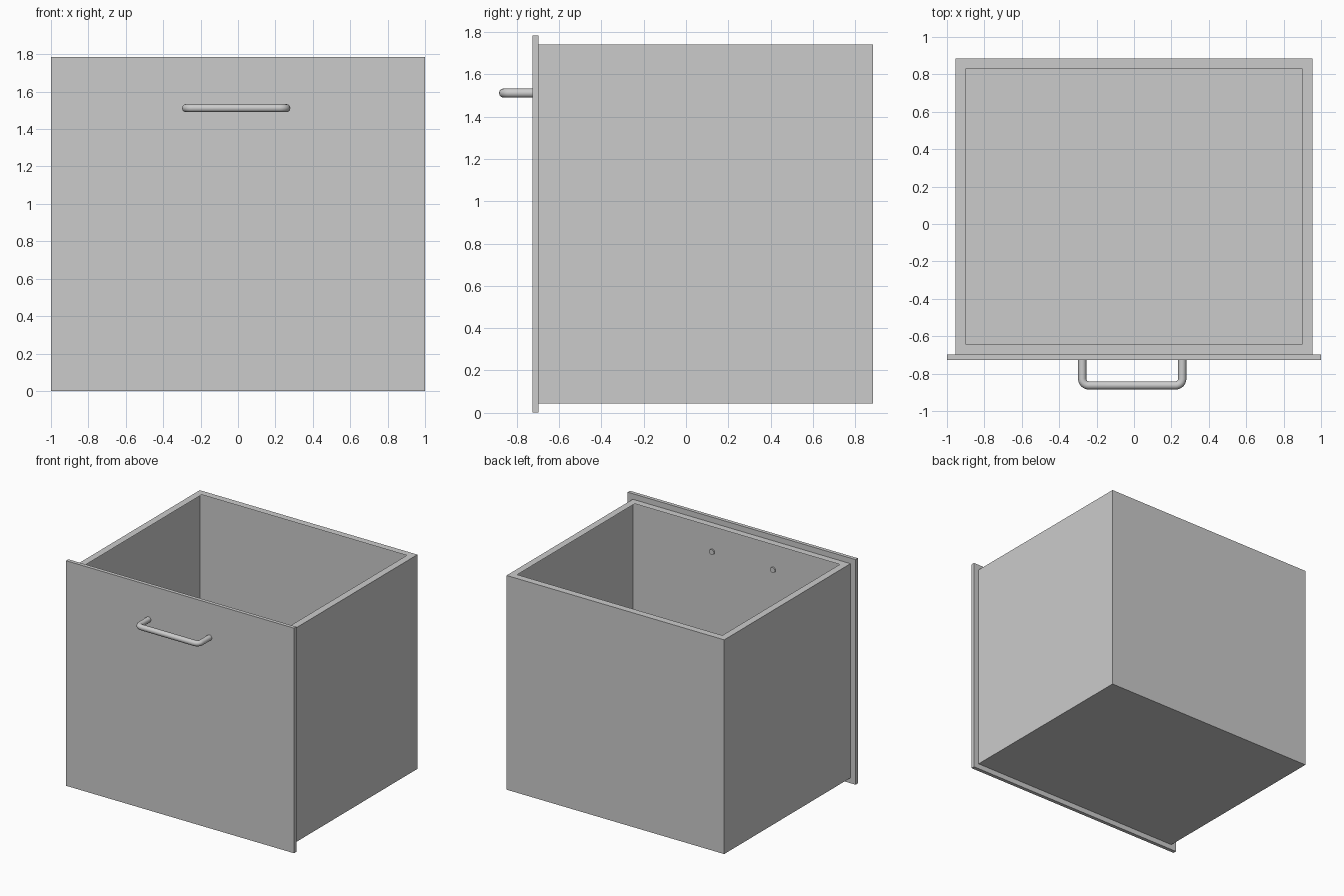
import bpy, bmesh, math
from mathutils import Vector, Matrix

if "Cube" in bpy.data.objects:
    bpy.data.objects.remove(bpy.data.objects["Cube"])


def new_object(name, bm):
    mesh = bpy.data.meshes.new(name)
    bm.to_mesh(mesh)
    bm.free()
    ob = bpy.data.objects.new(name, mesh)
    bpy.context.collection.objects.link(ob)
    return ob


def box_bmesh(lo, hi):
    lo, hi = Vector(lo), Vector(hi)
    bm = bmesh.new()
    m = Matrix.Translation((lo + hi) / 2) @ Matrix.Diagonal((*(hi - lo), 1))
    bmesh.ops.create_cube(bm, size=1, matrix=m)
    return bm


# Front panel
new_object("front_panel", box_bmesh((-1, -0.726, 0), (1, -0.697, 1.785)))

# Thin-walled open drawer box with a flat lip around the top
bm = box_bmesh((-0.955, -0.697, 0.042), (0.955, 0.885, 1.741))
top = max(bm.faces, key=lambda f: f.calc_center_median().z)
bmesh.ops.inset_region(bm, faces=[top], thickness=0.055, use_even_offset=True)
bmesh.ops.delete(bm, geom=[top], context='FACES')
new_object("drawer_box", bm)

# Bar handle: round tube swept along a U path with rounded corners;
# its ends pass through the panel and show inside the drawer
R, BEND, Z = 0.022, 0.035, 1.512
X0, X1, Y_BAR, Y_END = -0.277, 0.258, -0.863, -0.687
path = [(X0, Y_END)]
for cx, start in ((X0 + BEND, 180), (X1 - BEND, 270)):
    for i in range(7):
        a = math.radians(start + 15 * i)
        path.append((cx + BEND * math.cos(a), Y_BAR + BEND + BEND * math.sin(a)))
path.append((X1, Y_END))

curve = bpy.data.curves.new("handle_path", 'CURVE')
curve.dimensions = '3D'
curve.bevel_depth = R
curve.bevel_resolution = 4
curve.use_fill_caps = True
spline = curve.splines.new('POLY')
spline.points.add(len(path) - 1)
for p, (x, y) in zip(spline.points, path):
    p.co = (x, y, Z, 1)
handle = bpy.data.objects.new("handle", curve)
bpy.context.collection.objects.link(handle)
bpy.ops.object.select_all(action='DESELECT')
handle.select_set(True)
bpy.context.view_layer.objects.active = handle
bpy.ops.object.convert(target='MESH')
bpy.ops.object.shade_smooth_by_angle(angle=math.radians(40))
